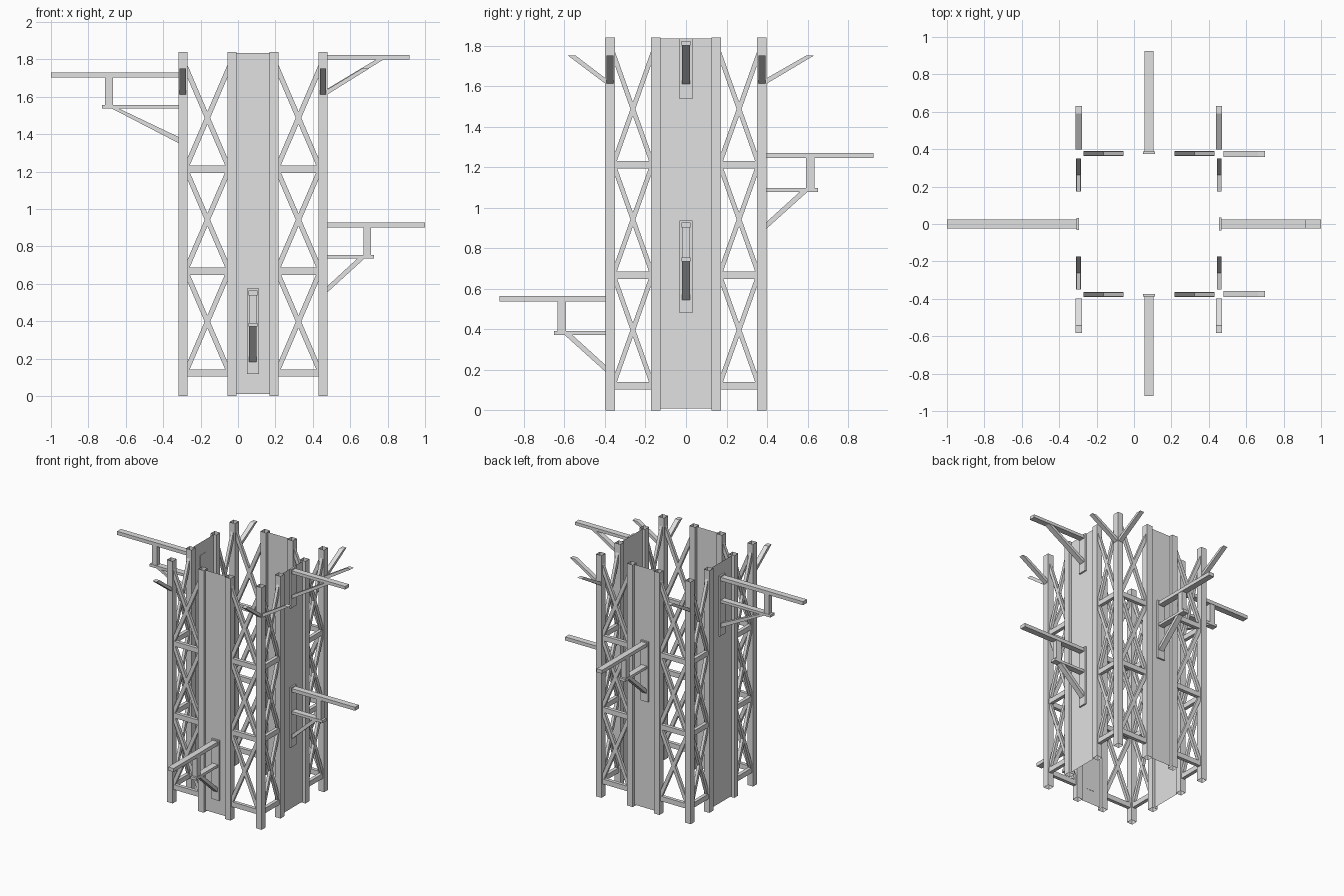
import bpy, bmesh, math
from mathutils import Matrix, Vector

old = bpy.data.objects.get("Cube")
if old:
    bpy.data.objects.remove(old, do_unlink=True)

steel = bpy.data.materials.new("light_grey_steel")
STEEL = (0.75, 0.75, 0.75, 1)
steel.diffuse_color = STEEL
steel.use_nodes = True
steel.node_tree.nodes["Principled BSDF"].inputs["Base Color"].default_value = STEEL

CENTRE = Matrix.Translation((0.08, 0, 0))
HEIGHT = 1.84
OUT, POST = 0.398, 0.047      # tower half width, post width
FACE = 0.376                  # depth of panels and bracing
SIDES = {"back": 0, "right": 90, "front": 180, "left": 270}


def side_matrix(side):
    """Local x runs along the wall, local y points out of it."""
    return CENTRE @ Matrix.Rotation(math.radians(SIDES[side]), 4, 'Z')


def prism(bm, profile, a, b, axis):
    """Extrude a 2D profile (with z second) from a to b along the given axis."""
    def place(p, d):
        return (d, p[0], p[1]) if axis == 'X' else (p[0], d, p[1])
    lo = [bm.verts.new(place(p, a)) for p in profile]
    hi = [bm.verts.new(place(p, b)) for p in profile]
    n = len(profile)
    for i in range(n):
        j = (i + 1) % n
        bm.faces.new((lo[i], lo[j], hi[j], hi[i]))
    bm.faces.new(lo)
    bm.faces.new(hi)


def rect(u0, u1, z0, z1):
    return [(u0, z0), (u1, z0), (u1, z1), (u0, z1)]


def bar(u0, z0, u1, z1, t):
    """Slanted bar with upright cut ends, t is its upright thickness."""
    return [(u0, z0 - t / 2), (u1, z1 - t / 2), (u1, z1 + t / 2), (u0, z0 + t / 2)]


def tube(bm, x, y):
    """Square post left open at both ends."""
    h = POST / 2
    corners = [(-h, -h), (h, -h), (h, h), (-h, h)]
    lo = [bm.verts.new((x + i, y + j, 0)) for i, j in corners]
    hi = [bm.verts.new((x + i, y + j, HEIGHT)) for i, j in corners]
    for i in range(4):
        j = (i + 1) % 4
        bm.faces.new((lo[i], lo[j], hi[j], hi[i]))


def finish(bm, name, matrix):
    bmesh.ops.recalc_face_normals(bm, faces=bm.faces)
    mesh = bpy.data.meshes.new(name)
    bm.to_mesh(mesh)
    bm.free()
    mesh.materials.append(steel)
    ob = bpy.data.objects.new(name, mesh)
    ob.matrix_world = matrix
    bpy.context.collection.objects.link(ob)


# Corner posts
bm = bmesh.new()
c = OUT - POST / 2
for sx in (-1, 1):
    for sy in (-1, 1):
        tube(bm, sx * c, sy * c)
finish(bm, "corner_posts", CENTRE)

for side in SIDES:
    m = side_matrix(side)
    half = 0.089 if side in ("front", "back") else 0.126
    inner, outer = half + POST, OUT - POST

    # Posts beside the panel
    bm = bmesh.new()
    for s in (-1, 1):
        tube(bm, s * (half + POST / 2), c)
    finish(bm, side + "_panel_posts", m)

    # Flat sheet panel
    bm = bmesh.new()
    bm.faces.new([bm.verts.new((x, FACE, z)) for x, z in rect(half, -half, 0.01, HEIGHT - 0.005)])
    mesh_name = side + "_panel"
    mesh = bpy.data.meshes.new(mesh_name)
    bm.to_mesh(mesh)
    bm.free()
    mesh.materials.append(steel)
    panel = bpy.data.objects.new(mesh_name, mesh)
    panel.matrix_world = m
    bpy.context.collection.objects.link(panel)

    # Rails and crossed braces
    rails, braces = bmesh.new(), bmesh.new()
    for s in (-1, 1):
        for k in range(3):
            z = 0.122 + 0.545 * k
            prism(rails, rect(s * inner, s * outer, z - 0.019, z + 0.019),
                  FACE - 0.013, FACE + 0.013, 'Y')
            mid = z + 0.275
            for d in (-1, 1):
                prism(braces, bar(s * inner, mid - d * 0.25, s * outer, mid + d * 0.25, 0.068),
                      FACE - 0.011, FACE + 0.011, 'Y')
    finish(rails, side + "_rails", m)
    finish(braces, side + "_cross_braces", m)


# Arm brackets: side, top height, reach, distance of the hanger
WALL = 0.388
for side, top, reach, hang in (("front", 0.565, 0.92, 0.593), ("left", 0.928, 0.92, 0.59),
                               ("back", 1.271, 0.925, 0.593), ("right", 1.73, 1.08, 0.748)):
    bm = bmesh.new()
    prism(bm, rect(FACE - 0.002, WALL, top - 0.447, top + 0.009), -0.032, 0.032, 'X')
    prism(bm, rect(WALL, reach, top - 0.027, top), -0.023, 0.023, 'X')
    prism(bm, rect(hang, hang + 0.042, top - 0.175, top - 0.027), -0.02, 0.02, 'X')
    prism(bm, rect(WALL, hang + 0.058, top - 0.194, top - 0.174), -0.023, 0.023, 'X')
    # Strut with its upper end cut level under the lower beam
    near = hang - 0.033
    prism(bm, [(WALL, top - 0.383), (hang + 0.005, top - 0.194),
               (near, top - 0.194), (WALL, top - 0.35)], -0.02, 0.02, 'X')
    finish(bm, side + "_arm_bracket", side_matrix(side))

# Upper arm on the left side
bm = bmesh.new()
prism(bm, rect(FACE - 0.002, WALL, 1.54, 1.835), -0.034, 0.034, 'X')
prism(bm, rect(WALL, 0.837, 1.80, 1.823), -0.023, 0.023, 'X')
prism(bm, [(WALL, 1.61), (0.70, 1.80), (0.66, 1.80), (WALL, 1.637)], -0.02, 0.02, 'X')
finish(bm, "left_upper_arm", side_matrix("left"))

# Short slanted struts on the corner posts
for side, reach in (("front", 0.582), ("back", 0.63), ("left", 0.62)):
    bm = bmesh.new()
    for s in (-1, 1):
        prism(bm, [(OUT, 1.612), (reach, 1.75), (reach - 0.038, 1.75), (OUT, 1.639)],
              s * c - 0.017, s * c + 0.017, 'X')
    finish(bm, side + "_corner_struts", side_matrix(side))
